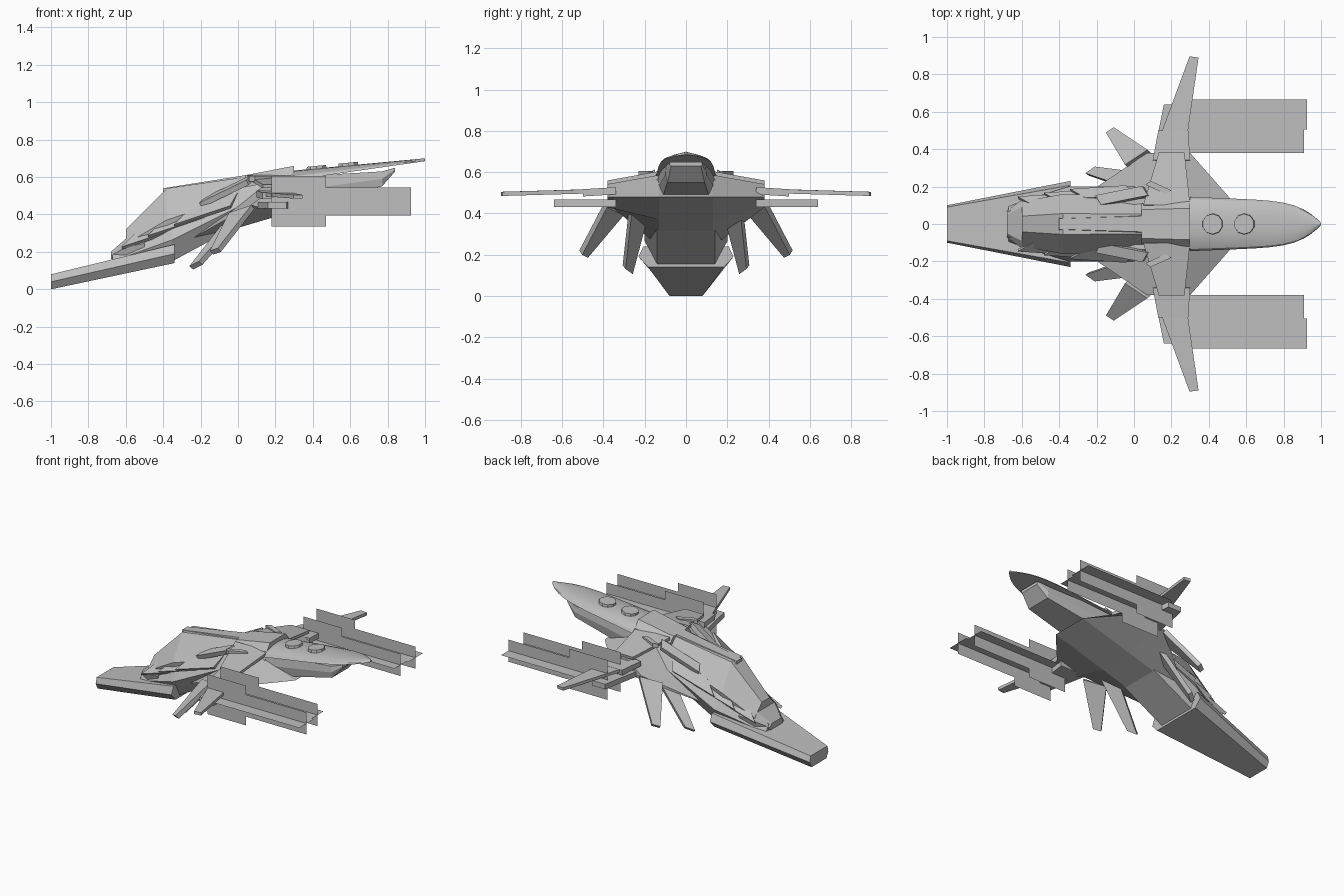
import bpy, bmesh, math
from mathutils import Vector

if "Cube" in bpy.data.objects:
    bpy.data.objects.remove(bpy.data.objects["Cube"])

GREY = (0.52, 0.52, 0.52, 1)
grey = bpy.data.materials.new("hull_grey")
grey.use_nodes = True
grey.diffuse_color = GREY
grey.node_tree.nodes["Principled BSDF"].inputs["Base Color"].default_value = GREY


def finish(name, bm, mirror=False, smooth=False):
    """Turn a bmesh into an object, optionally mirrored across the centre line."""
    bmesh.ops.recalc_face_normals(bm, faces=bm.faces)
    mesh = bpy.data.meshes.new(name)
    bm.to_mesh(mesh)
    bm.free()
    mesh.materials.append(grey)
    part = bpy.data.objects.new(name, mesh)
    bpy.context.collection.objects.link(part)
    if mirror:
        modifier = part.modifiers.new("mirror", 'MIRROR')
        modifier.use_axis = (False, True, False)
    if smooth:
        bpy.ops.object.select_all(action='DESELECT')
        part.select_set(True)
        bpy.context.view_layer.objects.active = part
        bpy.ops.object.shade_smooth_by_angle(angle=math.radians(30))
    return part


def loft(name, rings, mirror=False, smooth=False):
    """Skin a row of closed rings and cap both ends."""
    bm = bmesh.new()
    rows = [[bm.verts.new(point) for point in ring] for ring in rings]
    count = len(rows[0])
    for near, far in zip(rows, rows[1:]):
        for i in range(count):
            j = (i + 1) % count
            bm.faces.new((near[i], near[j], far[j], far[i]))
    bm.faces.new(rows[0])
    bm.faces.new(rows[-1])
    return finish(name, bm, mirror, smooth)


def hull(name, stations, low=0.7, high=0.7, waist=0.5):
    """Six-sided hull through stations of x, bottom, top and half width.

    low and high scale the width at the bottom and top, and waist is
    the height of the widest line between them.
    """
    rings = []
    for x, bottom, top, width in stations:
        middle = bottom + (top - bottom) * waist
        half = [(x, width * low, bottom), (x, width, middle), (x, width * high, top)]
        other = [(px, -py, pz) for px, py, pz in reversed(half)]
        rings.append(half + other)
    return loft(name, rings)


def blade(name, root_front, root_back, tip_back, taper, thick):
    """Pair of flat slabs whose tip edge is the root edge scaled by taper."""
    front, back, tip = Vector(root_front), Vector(root_back), Vector(tip_back)
    corners = [front, back, tip, tip + (front - back) * taper]
    normal = (tip - front).cross(corners[-1] - back).normalized() * thick / 2
    return loft(name, [[corner + normal * side for corner in corners]
                       for side in (-1, 1)], mirror=True)


def sheet(name, points):
    """Pair of single flat faces."""
    bm = bmesh.new()
    bm.faces.new([bm.verts.new(point) for point in points])
    return finish(name, bm, mirror=True)


# Low nose ramp and the body climbing from it to the wing centre
hull("nose_ramp", [(-1, 0, 0.08, 0.1), (-0.34, 0.14, 0.24, 0.23)],
     low=0.8, high=0.9)
hull("main_body", [(-0.67, 0.1, 0.2, 0.1), (-0.35, 0.15, 0.38, 0.2),
                   (0, 0.34, 0.54, 0.2), (0.3, 0.42, 0.6, 0.17)])

# Long canopy, its ridge and the lip below its front
hull("canopy", [(-0.6, 0.2, 0.32, 0.12), (-0.38, 0.28, 0.54, 0.16),
                (0.04, 0.46, 0.6, 0.15)], low=0.9, high=0.35, waist=0.35)
hull("canopy_ridge", [(-0.4, 0.4, 0.54, 0.04), (0.04, 0.5, 0.61, 0.06)])
hull("chin_lip", [(-0.68, 0.16, 0.2, 0.07), (-0.6, 0.18, 0.27, 0.13),
                  (-0.5, 0.2, 0.29, 0.15)], low=0.9)

# Raised hatch block between the shoulders
hull("hatch_block", [(0.04, 0.5, 0.61, 0.11), (0.3, 0.5, 0.66, 0.12)],
     low=1, waist=0.7)

# Overlapping slats along the body sides
for i in range(3):
    start = Vector((-0.62, 0.14, 0.22)) + Vector((0.14, 0.02, 0.06)) * i
    blade(f"side_slat_{i + 1}", start, start + Vector((0.3, 0.02, 0.1)),
          start + Vector((0.34, -0.03, 0.17)), taper=0.85, thick=0.02)

# Wing centre: a diamond section that narrows towards the wing roots
inner = [(-0.3, 0.24), (0.14, 0.37), (0.52, 0.48), (0.2, 0.6)]
outer = [(0.07, 0.45), (0.14, 0.43), (0.3, 0.48), (0.2, 0.55)]
spans = [(-0.38, outer), (-0.13, inner), (0.13, inner), (0.38, outer)]
loft("wing_centre", [[(x, y, z) for x, z in section] for y, section in spans])

# Shoulder plates with small raised fittings
blade("shoulder_plate", (0.05, 0.1, 0.6), (0.3, 0.1, 0.6), (0.27, 0.38, 0.55),
      taper=0.55, thick=0.02)
blade("shoulder_fitting", (0.06, 0.21, 0.59), (0.17, 0.16, 0.59), (0.2, 0.18, 0.59),
      taper=1, thick=0.03)
blade("shoulder_rail", (-0.2, 0.15, 0.45), (0.05, 0.2, 0.57), (0.08, 0.15, 0.6),
      taper=1, thick=0.03)

# Outer wings and the engine pods beneath them
blade("wing_root", (0.1, 0.34, 0.51), (0.3, 0.34, 0.51), (0.29, 0.5, 0.5),
      taper=0.8, thick=0.035)
blade("outer_wing", (0.11, 0.39, 0.51), (0.27, 0.37, 0.51), (0.345, 0.89, 0.495),
      taper=0.3, thick=0.02)
blade("engine_pod", (0.1, 0.34, 0.45), (0.3, 0.34, 0.45), (0.26, 0.64, 0.45),
      taper=0.5, thick=0.035)

# Drooping fins
blade("outer_fin", (-0.04, 0.31, 0.4), (0.08, 0.39, 0.44), (-0.1, 0.51, 0.21),
      taper=0.35, thick=0.03)
blade("inner_fin", (-0.06, 0.2, 0.36), (0.04, 0.27, 0.41), (-0.2, 0.3, 0.14),
      taper=0.5, thick=0.03)

# Tail deck: shallow rounded top over a flat underside, narrowing to the tip
STEPS = 12
rings = []
for step in range(STEPS + 1):
    t = math.sin(step / STEPS * math.pi / 2)
    width = 0.14 * (1 - 0.2 * t) * (1 - t ** 7) + 0.005
    edge, rise = 0.585 + 0.1 * t, 0.05 - 0.035 * t
    arc = [math.pi * k / 8 for k in range(9)]
    rings.append([(0.3 + 0.7 * t, width * math.cos(a), edge + rise * math.sin(a))
                  for a in arc])
loft("tail_deck", rings, smooth=True)

# Keel under the tail deck
hull("tail_keel", [(0.25, 0.44, 0.6, 0.14), (0.77, 0.55, 0.63, 0.1),
                   (0.84, 0.63, 0.65, 0.08)], low=0.9, high=0.95)

# Two round hatches on the deck
for i, x in enumerate((0.42, 0.59)):
    bm = bmesh.new()
    bmesh.ops.create_cone(bm, cap_ends=True, segments=10,
                          radius1=0.057, radius2=0.054, depth=0.025)
    hatch = finish(f"deck_hatch_{i + 1}", bm)
    hatch.location = (x, 0, 0.605 + 0.1 * x)
    hatch.rotation_euler.y = -0.1

# Two crossed pairs of exhaust sheets behind each pod
START, STEP, HEIGHT = 0.18, 0.47, 0.47
TALL, LOW = 0.135, 0.075
for side, middle, spread, end in [("inner", 0.445, 0.065, 0.91),
                                  ("outer", 0.585, 0.08, 0.925)]:
    upper = [(START, TALL), (STEP, TALL), (STEP, LOW), (end, LOW)]
    outline = upper + [(x, -rise) for x, rise in reversed(upper)]
    sheet(f"{side}_exhaust_upright",
          [(x, middle, HEIGHT + rise) for x, rise in outline])
    sheet(f"{side}_exhaust_level",
          [(START, middle - spread, HEIGHT), (end, middle - spread, HEIGHT),
           (end, middle + spread, HEIGHT), (START + spread, middle + spread, HEIGHT),
           (START, middle, HEIGHT)])
